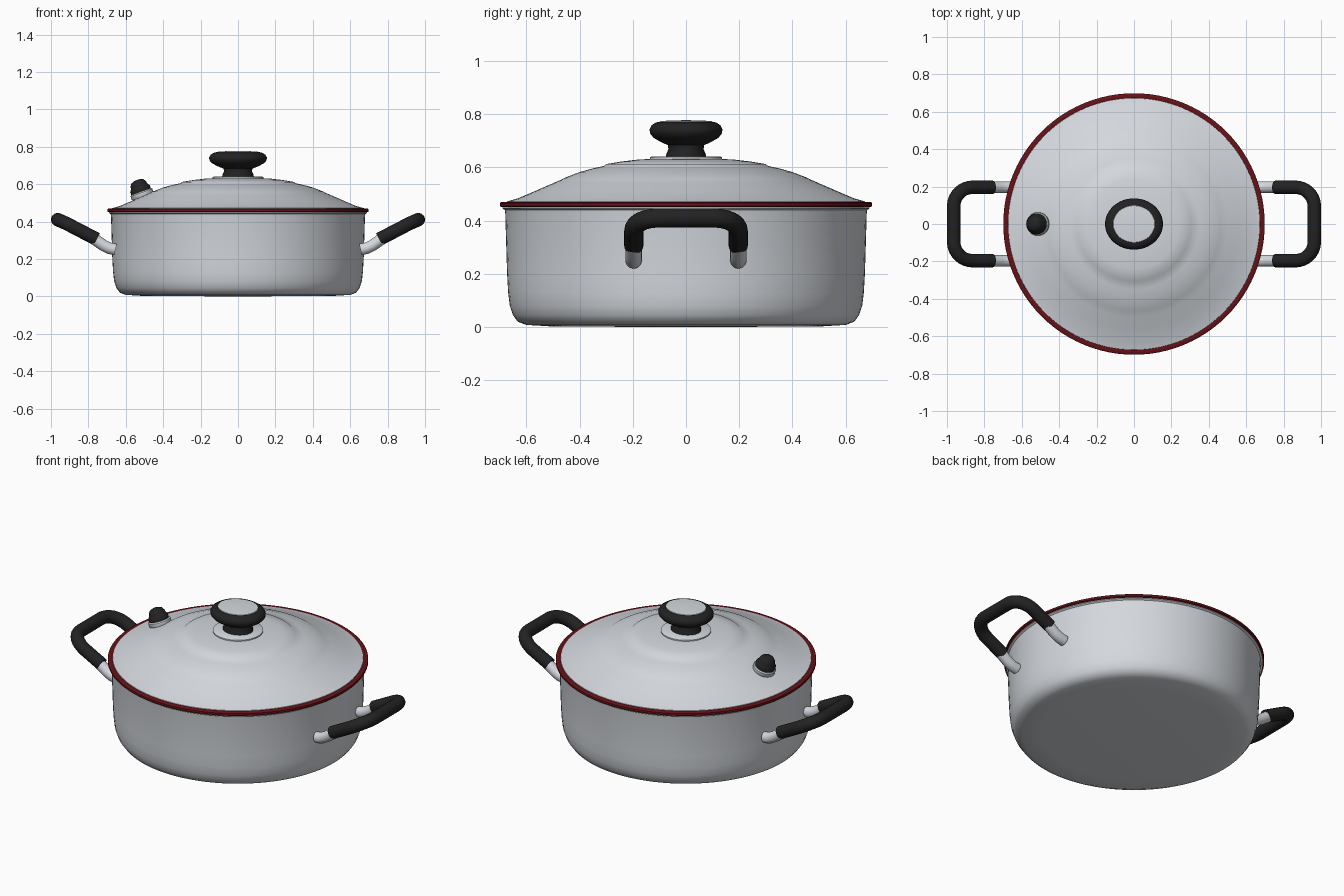
import bpy, bmesh, math
from mathutils import Vector

if "Cube" in bpy.data.objects:
    bpy.data.objects.remove(bpy.data.objects["Cube"])


def material(name, rgb):
    m = bpy.data.materials.new(name)
    m.diffuse_color = (*rgb, 1)
    m.use_nodes = True
    m.node_tree.nodes["Principled BSDF"].inputs["Base Color"].default_value = m.diffuse_color
    return m


STEEL = material("brushed steel", (0.66, 0.69, 0.73))
RED = material("dark red", (0.13, 0.006, 0.009))
BLACK = material("black plastic", (0.016, 0.016, 0.016))


def finish(name, bm, mat, angle=35):
    bmesh.ops.remove_doubles(bm, verts=bm.verts, dist=1e-5)
    bmesh.ops.recalc_face_normals(bm, faces=bm.faces)
    me = bpy.data.meshes.new(name)
    bm.to_mesh(me)
    bm.free()
    me.materials.append(mat)
    ob = bpy.data.objects.new(name, me)
    bpy.context.collection.objects.link(ob)
    bpy.ops.object.select_all(action='DESELECT')
    ob.select_set(True)
    bpy.context.view_layer.objects.active = ob
    bpy.ops.object.shade_smooth_by_angle(angle=math.radians(angle))
    return ob


def lathe(name, profile, mat, steps=96, angle=35):
    """Spin a list of (radius, height) points around z."""
    bm = bmesh.new()
    vs = [bm.verts.new((r, 0, z)) for r, z in profile]
    es = [bm.edges.new(p) for p in zip(vs, vs[1:])]
    bmesh.ops.spin(bm, geom=vs + es, cent=(0, 0, 0), axis=(0, 0, 1),
                   angle=math.tau, steps=steps)
    return finish(name, bm, mat, angle)


def tube(name, path, radius, mat, sides=20):
    """Sweep a capped circle along a path, with softened ends."""
    pts = [Vector(p) for p in path]
    n = len(pts)
    bm = bmesh.new()
    rings = []
    for i, p in enumerate(pts):
        t = (pts[min(i + 1, n - 1)] - pts[max(i - 1, 0)]).normalized()
        side = t.cross(Vector((-0.35, 0, 0.94))).normalized()
        up = side.cross(t)
        rings.append([bm.verts.new(p + radius * (side * math.cos(a) + up * math.sin(a)))
                      for a in (math.tau * k / sides for k in range(sides))])
    for a, b in zip(rings, rings[1:]):
        for k in range(sides):
            j = (k + 1) % sides
            bm.faces.new((a[k], a[j], b[j], b[k]))
    bm.faces.new(rings[0])
    bm.faces.new(rings[-1])
    return finish(name, bm, mat, 45)


# Pot body with rounded foot and flared lip
lathe("pot_body", [(0, 0), (0.50, 0.002), (0.60, 0.008), (0.632, 0.02), (0.65, 0.045),
                   (0.662, 0.08), (0.668, 0.13), (0.672, 0.20), (0.679, 0.43),
                   (0.681, 0.44), (0.69, 0.446), (0.69, 0.455), (0.66, 0.455)], STEEL)

# Red seal around the lid
lathe("rim_seal", [(0.66, 0.45), (0.693, 0.45), (0.699, 0.454), (0.699, 0.466),
                   (0.693, 0.47), (0.672, 0.47), (0.66, 0.463)], RED)

# Domed lid with two shallow steps
lathe("lid", [(0.676, 0.463), (0.672, 0.472), (0.63, 0.484), (0.56, 0.514), (0.50, 0.54),
              (0.465, 0.555), (0.457, 0.560), (0.40, 0.582), (0.35, 0.596), (0.308, 0.605),
              (0.300, 0.612), (0.24, 0.622), (0.18, 0.629), (0.10, 0.633), (0, 0.634)], STEEL, angle=50)

# Knob: washer, flared grip and metal top disc
lathe("knob_washer", [(0, 0.628), (0.132, 0.628), (0.135, 0.631), (0.135, 0.638),
                      (0.130, 0.641), (0, 0.641)], STEEL, 64)
grip = lathe("knob_grip", [(0, 0.64), (0.075, 0.64), (0.074, 0.65), (0.066, 0.668), (0.068, 0.683),
                           (0.095, 0.695), (0.122, 0.711), (0.135, 0.727), (0.137, 0.742),
                           (0.130, 0.757), (0.116, 0.767), (0.102, 0.771), (0, 0.771)], BLACK, 64, 50)
disc = lathe("knob_top_disc", [(0.100, 0.770), (0.098, 0.773), (0.06, 0.776), (0, 0.777)], STEEL, 64)
for ob in (grip, disc):
    ob.scale.x = 1.13

# Steam vent, leaning outward with the lid slope
vent = [lathe("vent_base", [(0, -0.03), (0.045, -0.03), (0.045, 0.0), (0.052, 0.004)], BLACK, 32),
        lathe("vent_collar", [(0, 0.0), (0.058, 0.0), (0.062, 0.006), (0.062, 0.024),
                              (0.057, 0.03), (0, 0.03)], STEEL, 32),
        lathe("vent_cap", [(0, 0.03), (0.055, 0.03), (0.056, 0.046), (0.048, 0.056), (0.043, 0.075),
                           (0.034, 0.088), (0.018, 0.095), (0, 0.096)], BLACK, 32, 50)]
for ob in vent:
    ob.location = (-0.508, 0, 0.532)
    ob.rotation_euler.y = math.radians(-20)


# Side handles: steel stubs and a bent black grip
def grip_height(x):
    return 0.308 + (x - 0.76) * 0.52 - 1.0 * max(0, x - 0.90) ** 2


half = [(0.755, 0.196), (0.80, 0.196), (0.86, 0.196)]
corner = 0.10
for k in range(9):
    a = math.pi / 2 * (1 - k / 8)
    half.append((0.864 + corner * math.cos(a), 0.096 + corner * math.sin(a)))
half.append((0.964, 0.04))
loop = half + [(x, -y) for x, y in reversed(half)]

for s, label in ((1, "right"), (-1, "left")):
    ob = tube(label + "_handle_grip", [(x, y, grip_height(x)) for x, y in loop], 0.036, BLACK)
    parts = [ob]
    for y, end in ((0.197, "back"), (-0.197, "front")):
        path = [(0.655, y, 0.25), (0.69, y, 0.258), (0.72, y, 0.273), (0.77, y, 0.308)]
        parts.append(tube(f"{label}_{end}_stub", path, 0.031, STEEL))
    if s < 0:
        for p in parts:
            p.rotation_euler.z = math.pi
